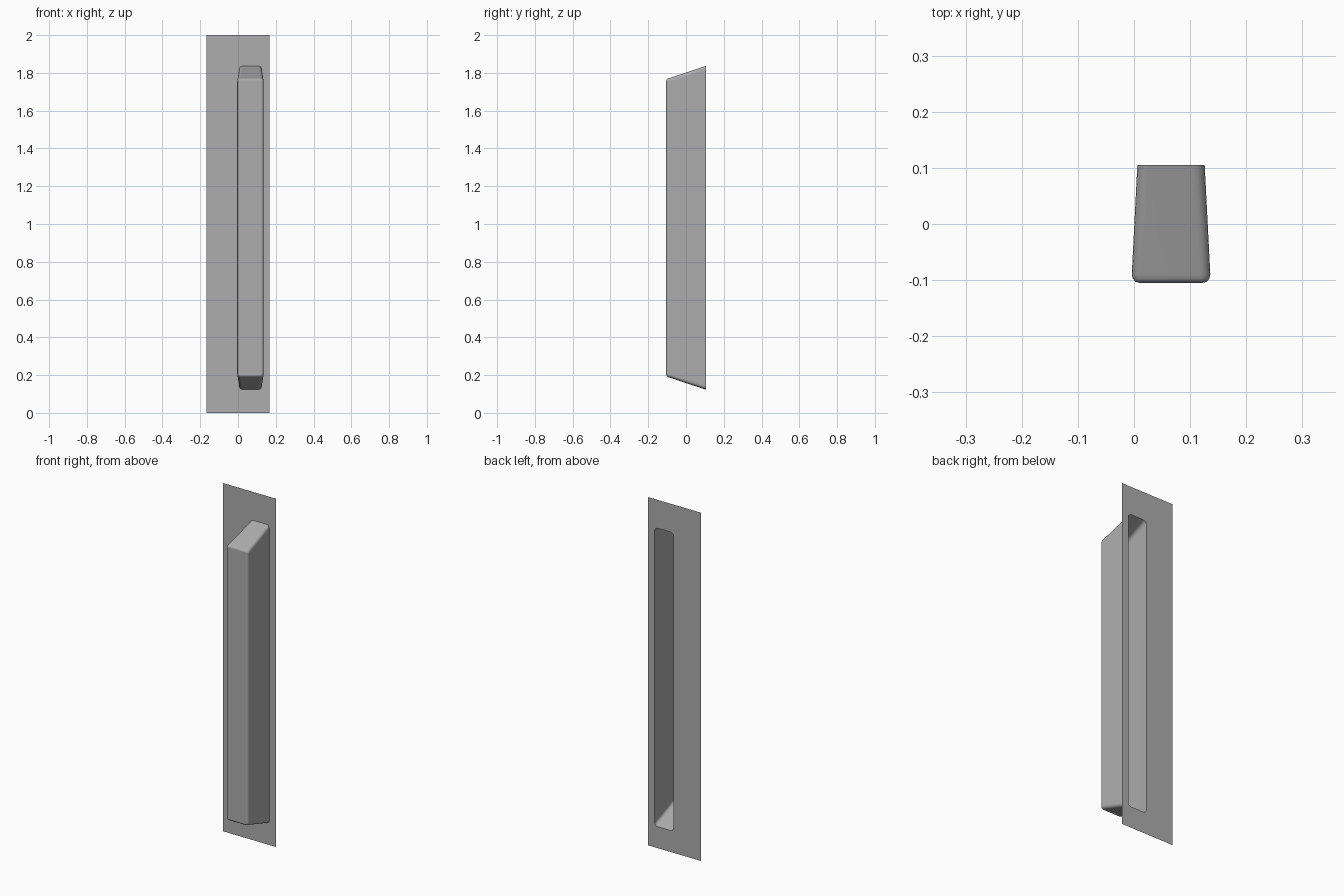
import bpy, bmesh, math

cube = bpy.data.objects.get("Cube")
if cube:
    bpy.data.objects.remove(cube, do_unlink=True)

grey = bpy.data.materials.new("mid_grey")
grey.use_nodes = True
colour = (0.42, 0.42, 0.42, 1)
grey.diffuse_color = colour
grey.node_tree.nodes["Principled BSDF"].inputs["Base Color"].default_value = colour

BACK, SHOULDER, FRONT = 0.105, -0.09, -0.105
CX, CZ = 0.066, 0.98      # centre of the grip
STEPS = 4                 # segments per rounded corner


def ring(bm, y, half_w, half_h, radius):
    """Rounded rectangle of vertices in the XZ plane."""
    verts = []
    for corner, (sx, sz) in enumerate([(1, 1), (-1, 1), (-1, -1), (1, -1)]):
        for i in range(STEPS + 1):
            a = (corner + i / STEPS) * math.pi / 2
            verts.append(bm.verts.new((
                CX + sx * (half_w - radius) + radius * math.cos(a), y,
                CZ + sz * (half_h - radius) + radius * math.sin(a))))
    return verts


def loop_edges(bm, verts):
    return [bm.edges.new((v, verts[(i + 1) % len(verts)])) for i, v in enumerate(verts)]


def finish(bm, name):
    mesh = bpy.data.meshes.new(name)
    bm.to_mesh(mesh)
    bm.free()
    mesh.materials.append(grey)
    obj = bpy.data.objects.new(name, mesh)
    bpy.context.collection.objects.link(obj)
    return obj


# Flat backing plate with a rounded slot behind the grip
bm = bmesh.new()
outer = [bm.verts.new((x, BACK, z)) for x, z in
         [(0.168, 0), (0.168, 2), (-0.168, 2), (-0.168, 0)]]
slot = ring(bm, BACK, 0.06, 0.857, 0.02)
bmesh.ops.triangle_fill(bm, use_beauty=True, normal=(0, -1, 0),
                        edges=loop_edges(bm, outer) + loop_edges(bm, slot))
for face in bm.faces:
    face.normal_update()
    if face.normal.y > 0:
        face.normal_flip()
finish(bm, "backing_plate")

# Hollow grip: open at the back, flared sideways, sloped ends, rounded front rim
bm = bmesh.new()
rings = [ring(bm, BACK, 0.06, 0.857, 0.02),
         ring(bm, SHOULDER, 0.07, 0.792, 0.018)]
for a in (30, 60, 90):
    t = math.radians(a)
    inset = 0.014 * (1 - math.cos(t))
    rings.append(ring(bm, SHOULDER + (FRONT - SHOULDER) * math.sin(t),
                      0.07 - inset, 0.792 - inset, 0.018 - inset))
for a, b in zip(rings, rings[1:]):
    for i in range(len(a)):
        j = (i + 1) % len(a)
        bm.faces.new((a[i], a[j], b[j], b[i]))
bm.faces.new(rings[-1])
bmesh.ops.recalc_face_normals(bm, faces=bm.faces)
cap = max(bm.faces, key=lambda f: len(f.verts))
if cap.normal.y > 0:
    bmesh.ops.reverse_faces(bm, faces=bm.faces)
grip = finish(bm, "grip_shell")

bpy.ops.object.select_all(action="DESELECT")
grip.select_set(True)
bpy.context.view_layer.objects.active = grip
bpy.ops.object.shade_smooth_by_angle(angle=math.radians(40))
weighted = grip.modifiers.new("even_shading", "WEIGHTED_NORMAL")
weighted.keep_sharp = True
